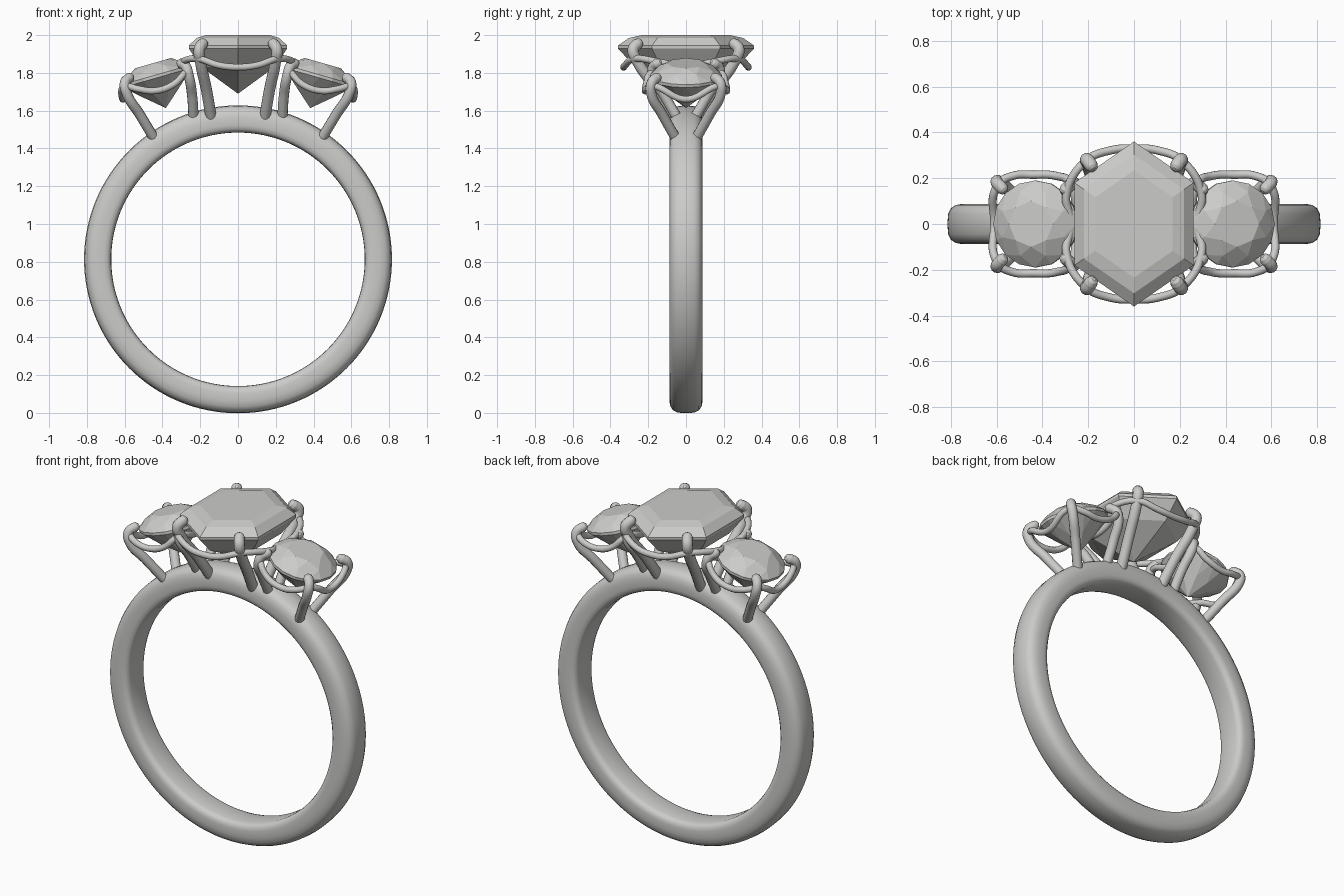
import bpy, bmesh, math
from mathutils import Vector, Matrix

cube = bpy.data.objects.get("Cube")
if cube:
    bpy.data.objects.remove(cube, do_unlink=True)

grey = bpy.data.materials.new("warm_grey")
grey.use_nodes = True
COLOR = (0.6, 0.6, 0.585, 1)
grey.diffuse_color = COLOR
grey.node_tree.nodes["Principled BSDF"].inputs["Base Color"].default_value = COLOR


def add_mesh(name, bm):
    bmesh.ops.recalc_face_normals(bm, faces=bm.faces)
    me = bpy.data.meshes.new(name)
    bm.to_mesh(me)
    bm.free()
    me.materials.append(grey)
    ob = bpy.data.objects.new(name, me)
    bpy.context.collection.objects.link(ob)
    return ob


def smooth(ob, angle=40):
    bpy.ops.object.select_all(action='DESELECT')
    ob.select_set(True)
    bpy.context.view_layer.objects.active = ob
    bpy.ops.object.shade_smooth_by_angle(angle=math.radians(angle))


def tube(name, points, radius, closed=False):
    """Round wire through the points; open wires get a rounded tip."""
    cu = bpy.data.curves.new(name, 'CURVE')
    cu.dimensions = '3D'
    cu.bevel_depth = radius
    cu.bevel_resolution = 4
    cu.resolution_u = 8
    cu.use_fill_caps = not closed
    pts = [Vector(p) for p in points]
    radii = [1.0] * len(pts)
    if not closed:
        step = (pts[-1] - pts[-2]).normalized() * radius
        pts += [pts[-1] + step * 0.6, pts[-1] + step * 0.9]
        radii += [0.75, 0.3]
    sp = cu.splines.new('BEZIER')
    sp.bezier_points.add(len(pts) - 1)
    for bp, co, r in zip(sp.bezier_points, pts, radii):
        bp.co = co
        bp.radius = r
        bp.handle_left_type = bp.handle_right_type = 'AUTO'
    sp.use_cyclic_u = closed
    cu.materials.append(grey)
    ob = bpy.data.objects.new(name, cu)
    bpy.context.collection.objects.link(ob)
    bpy.ops.object.select_all(action='DESELECT')
    ob.select_set(True)
    bpy.context.view_layer.objects.active = ob
    bpy.ops.object.convert(target='MESH')
    smooth(bpy.context.view_layer.objects.active, 60)


def gem(name, points, matrix=Matrix()):
    """Faceted stone as the hull of its facet corners."""
    bm = bmesh.new()
    for p in points:
        bm.verts.new(matrix @ Vector(p))
    bmesh.ops.convex_hull(bm, input=bm.verts)
    bmesh.ops.dissolve_limit(bm, angle_limit=0.02, verts=bm.verts, edges=bm.edges)
    add_mesh(name, bm)


def ring(radius, z, count, turn=0.0):
    return [(radius * math.cos((i + turn) * math.tau / count),
             radius * math.sin((i + turn) * math.tau / count), z) for i in range(count)]


# Band: half profile (radius, y) mirrored and spun around the finger axis
half = [(0.671, 0.0), (0.672, 0.055), (0.678, 0.073), (0.69, 0.084), (0.71, 0.088),
        (0.75, 0.088), (0.78, 0.082), (0.8, 0.068), (0.811, 0.045), (0.815, 0.0)]
profile = half + [(r, -y) for r, y in half[-2:0:-1]]
bm = bmesh.new()
SEGMENTS = 128
loops = []
for i in range(SEGMENTS):
    a = i * math.tau / SEGMENTS
    loops.append([bm.verts.new((r * math.sin(a), y, 0.813 + r * math.cos(a))) for r, y in profile])
n = len(profile)
for i in range(SEGMENTS):
    a, b = loops[i], loops[(i + 1) % SEGMENTS]
    for j in range(n):
        bm.faces.new((a[j], a[(j + 1) % n], b[(j + 1) % n], b[j]))
smooth(add_mesh("band", bm))

# Centre stone: long hexagon in steps, pointed below
hexagon = [(0, 0.36), (0.26, 0.18), (0.26, -0.18), (0, -0.36), (-0.26, -0.18), (-0.26, 0.18)]
levels = [(0.65, 2.0), (0.84, 1.985), (1.0, 1.945), (1.0, 1.928), (0.74, 1.83)]
gem("centre_stone", [(x * s, y * s, z) for s, z in levels for x, y in hexagon] + [(0, 0, 1.69)])

# Centre setting: four claws and a wavy wire
for sx in (1, -1):
    for sy in (1, -1):
        path = [(0.14, 0.05, 1.55), (0.165, 0.145, 1.7), (0.2, 0.262, 1.87),
                (0.205, 0.28, 1.925), (0.187, 0.255, 1.955)]
        tube("centre_claw", [(x * sx, y * sy, z) for x, y, z in path], 0.03)
quarter = [(0.275, 0, 1.83), (0.295, 0.13, 1.855), (0.21, 0.275, 1.875), (0.1, 0.322, 1.84), (0, 0.33, 1.83)]
path = quarter + [(-x, y, z) for x, y, z in quarter[-2::-1]]
path += [(x, -y, z) for x, y, z in path[-2:0:-1]]
tube("centre_wire", path, 0.018, closed=True)

# Side stones with their settings, leaning outward
brilliant = (ring(0.1, 0.072, 8) + ring(0.15, 0.045, 8, 0.5) + ring(0.19, 0.008, 16)
             + ring(0.19, -0.008, 16) + ring(0.1, -0.095, 8, 0.5) + [(0, 0, -0.175)])
for side, word in ((1, "left"), (-1, "right")):
    lean = Matrix.Translation((0.43 * side, 0, 1.782)) @ Matrix.Rotation(math.radians(16) * side, 4, 'Y')
    gem(word + "_stone", brilliant, lean)
    outer = [(0.445, 0.055, 1.455), (0.52, 0.125, 1.58), (0.59, 0.185, 1.695),
             (0.598, 0.18, 1.75), (0.575, 0.155, 1.775)]
    inner = [(0.235, 0.045, 1.56), (0.243, 0.115, 1.68), (0.262, 0.18, 1.79),
             (0.277, 0.172, 1.835), (0.3, 0.15, 1.85)]
    for sy in (1, -1):
        tube(word + "_outer_claw", [(x * side, y * sy, z) for x, y, z in outer], 0.027)
        tube(word + "_inner_claw", [(x * side, y * sy, z) for x, y, z in inner], 0.027)
    wire = [(0.61, 0, 1.66), (0.595, 0.17, 1.73), (0.53, 0.21, 1.715), (0.44, 0.215, 1.705),
            (0.34, 0.21, 1.74), (0.275, 0.175, 1.805), (0.265, 0, 1.765)]
    wire += [(x, -y, z) for x, y, z in wire[-2:0:-1]]
    tube(word + "_wire", [(x * side, y, z) for x, y, z in wire], 0.018, closed=True)
